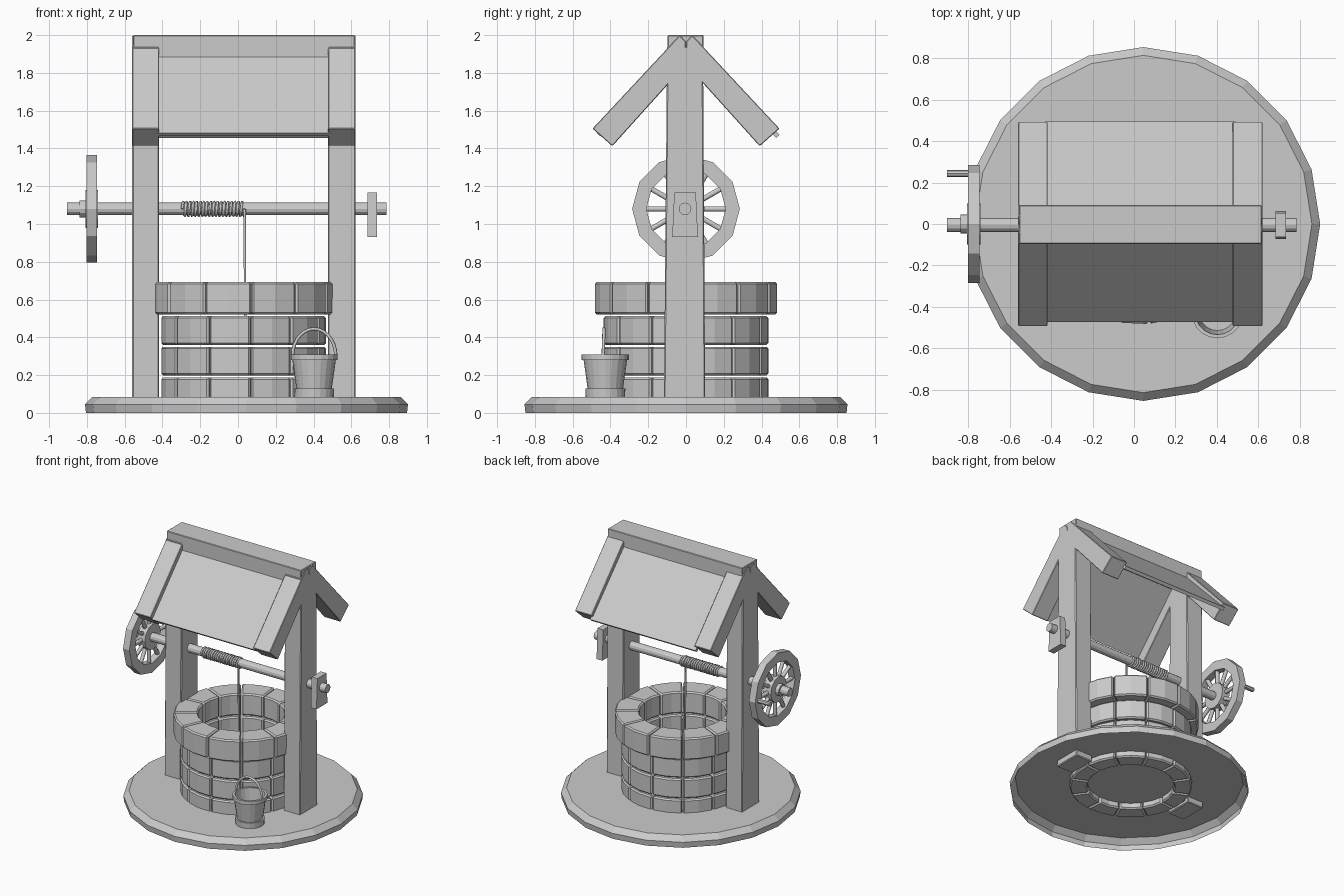
import bpy, bmesh
from math import sin, cos, pi, radians
from mathutils import Vector

if "Cube" in bpy.data.objects:
    bpy.data.objects.remove(bpy.data.objects["Cube"])


def make(name, verts, faces, bevel=0):
    me = bpy.data.meshes.new(name)
    me.from_pydata([tuple(v) for v in verts], [], faces)
    bm = bmesh.new()
    bm.from_mesh(me)
    bmesh.ops.recalc_face_normals(bm, faces=bm.faces)
    bm.to_mesh(me)
    bm.free()
    ob = bpy.data.objects.new(name, me)
    bpy.context.collection.objects.link(ob)
    if bevel:
        m = ob.modifiers.new("bevel", 'BEVEL')
        m.width, m.segments = bevel, 1
    return ob


def prism(name, poly, x0, x1, bevel=0):
    """Extrude a (y, z) outline along x."""
    n = len(poly)
    vs = [(x, y, z) for x in (x0, x1) for y, z in poly]
    fs = [list(range(n)), list(range(n, 2 * n))]
    fs += [(i, (i + 1) % n, n + (i + 1) % n, n + i) for i in range(n)]
    return make(name, vs, fs, bevel)


def lathe(name, prof, n, loc, axis='Z', closed=False, caps=(True, True), bevel=0):
    """Spin an (r, h) profile around an axis through loc."""
    vs, fs = [], []
    for r, h in prof:
        for i in range(n):
            a, b = r * cos(2 * pi * i / n), r * sin(2 * pi * i / n)
            p = (a, b, h) if axis == 'Z' else (h, a, b)
            vs.append(Vector(p) + Vector(loc))
    k = len(prof)
    for j in range(k if closed else k - 1):
        for i in range(n):
            i2, j2 = (i + 1) % n, (j + 1) % k
            fs.append((j * n + i, j * n + i2, j2 * n + i2, j2 * n + i))
    if not closed:
        if caps[0]:
            fs.append(list(range(n)))
        if caps[1]:
            fs.append(list(range((k - 1) * n, k * n)))
    return make(name, vs, fs, bevel)


def tube(name, pts, radius, res=1):
    """Sweep a round section along a polyline."""
    cu = bpy.data.curves.new(name, 'CURVE')
    cu.dimensions = '3D'
    cu.bevel_depth, cu.bevel_resolution, cu.use_fill_caps = radius, res, True
    sp = cu.splines.new('POLY')
    sp.points.add(len(pts) - 1)
    for p, co in zip(sp.points, pts):
        p.co = (*co, 1)
    ob = bpy.data.objects.new(name, cu)
    bpy.context.collection.objects.link(ob)
    bpy.ops.object.select_all(action='DESELECT')
    ob.select_set(True)
    bpy.context.view_layer.objects.active = ob
    bpy.ops.object.convert(target='MESH')
    return ob


def stone_ring(name, cx, r0, r1, z0, z1, count=12, start=5, gap=0.6, seg=2):
    """Ring of separate wedge stones."""
    vs, fs = [], []
    step = 360 / count
    for s in range(count):
        base = len(vs)
        for k in range(seg + 1):
            a = radians(start - 90 + s * step + gap / 2 + (step - gap) * k / seg)
            vs += [(cx + r * cos(a), r * sin(a), z)
                   for r, z in ((r0, z0), (r1, z0), (r1, z1), (r0, z1))]
        for k in range(seg):
            b = base + 4 * k
            fs += [(b + i, b + (i + 1) % 4, b + 4 + (i + 1) % 4, b + 4 + i) for i in range(4)]
        e = base + 4 * seg
        fs += [(base, base + 1, base + 2, base + 3), (e, e + 1, e + 2, e + 3)]
    return make(name, vs, fs, 0.01)


# Round ground slab, open underneath
lathe("base_slab", [(0.85, 0), (0.855, 0.045), (0.815, 0.085)], 20, (0.045, 0, 0), caps=(False, True))

# Well wall and capstones
for i, (z0, z1) in enumerate([(0.04, 0.188), (0.198, 0.35), (0.36, 0.512)]):
    stone_ring(f"wall_course_{i + 1}", 0.03, 0.31, 0.438, z0, z1)
stone_ring("capstones", 0.03, 0.31, 0.485, 0.522, 0.692)

# Posts and rafters on each end
post = [(-0.117, 0.04), (0.102, 0.04), (0.09, 1.94), (-0.1, 1.94)]
rafter = [(0, 1.965), (0.033, 2.0), (0.495, 1.505), (0.39, 1.412), (0, 1.845)]
for side, x0, x1 in (("left", -0.56, -0.417), ("right", 0.477, 0.622)):
    prism(f"{side}_post", post, x0, x1, 0.006)
    for end, s in (("front", -1), ("back", 1)):
        prism(f"{side}_{end}_rafter", [(s * y, z) for y, z in rafter], x0, x1, 0.004)

# Roof panels between the rafters, and the ridge beam
for end, s, ey, ez in (("front", -1, 0.473, 1.482), ("back", 1, 0.495, 1.472)):
    panel = [(0, 1.988), (ey, ez), (ey - 0.018, ez - 0.017), (0, 1.952)]
    prism(f"{end}_roof_panel", [(s * y, z) for y, z in panel], -0.43, 0.49)
prism("ridge_beam", [(-0.097, 1.87), (0.092, 1.87), (0.092, 2.0), (-0.097, 2.0)], -0.555, 0.617, 0.004)

# Axle and end plate
ay, az = -0.005, 1.08
lathe("axle", [(0.033, -0.905), (0.033, 0.785)], 12, (0, ay, az), 'X')
prism("axle_end_plate", [(-0.073, 0.93), (0.063, 0.93), (0.052, 1.168), (-0.062, 1.168)], 0.685, 0.735)

# Spoked wheel with handle peg
lathe("wheel_rim", [(0.285, -0.802), (0.285, -0.747), (0.21, -0.747), (0.21, -0.802)],
      12, (0, 0, az), 'X', closed=True)
lathe("wheel_hub", [(0.045, -0.838), (0.045, -0.808), (0.1, -0.808), (0.1, -0.742)], 12, (0, 0, az), 'X')
for i in range(12):
    a = i * pi / 6
    tube(f"wheel_spoke_{i + 1}", [(-0.775, r * cos(a), az + r * sin(a)) for r in (0.08, 0.225)], 0.016)
lathe("wheel_handle", [(0.017, -0.905), (0.017, -0.79)], 8, (0, 0.243, az), 'X')

# Rope wound on the axle, then hanging into the well
turns, per = 18, 12
rope = [(-0.295 + 0.33 * i / (turns * per), ay - 0.036 * cos(2 * pi * i / per),
         az + 0.036 * sin(2 * pi * i / per)) for i in range(turns * per + 1)]
tube("rope_coil", rope, 0.008, 0)
tube("hanging_rope", [(0.035, -0.043, az), (0.038, -0.043, 0.45)], 0.007)

# Bucket with foot band, rim and bail handle
bx, by = 0.403, -0.427
lathe("bucket", [(0.104, 0.085), (0.106, 0.13), (0.094, 0.13), (0.115, 0.28), (0.125, 0.28),
                 (0.125, 0.31), (0.108, 0.31), (0.088, 0.11)], 20, (bx, by, 0))
arc = [(bx - 0.115 * cos(pi * i / 14), by - 0.012 + 0.005 * sin(pi * i / 14),
        0.3 + 0.145 * sin(pi * i / 14)) for i in range(15)]
tube("bucket_handle", arc, 0.009)
